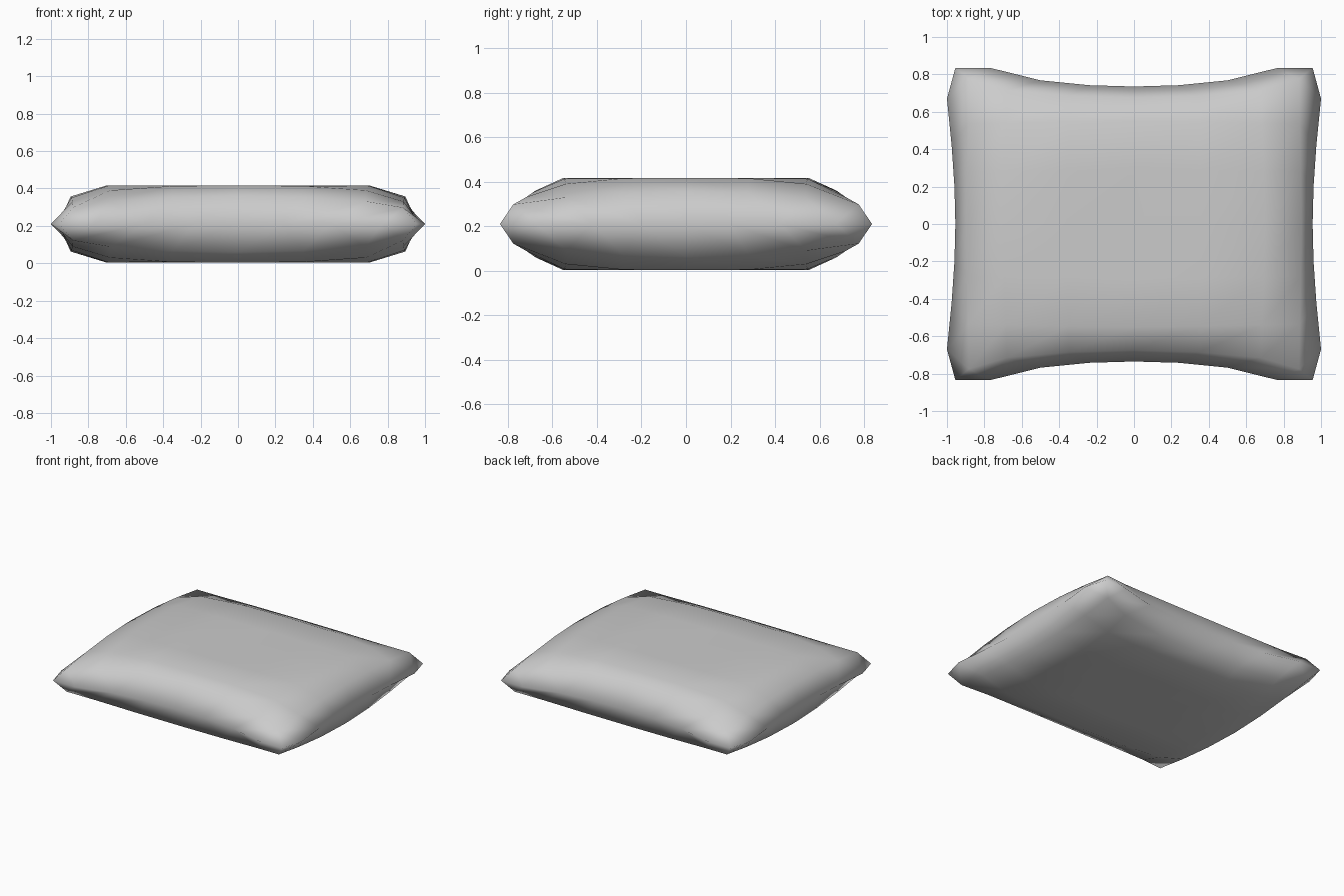
import bpy, bmesh

if "Cube" in bpy.data.objects:
    bpy.data.objects.remove(bpy.data.objects["Cube"])

# Quarter-cushion measurements, index 0 = centre line, 4 = seam
X_MID = (0, .36, .70, .895, .955)      # column positions inside the cushion
X_SEAM = (0, .24, .50, .77, .955)      # column positions on the front/back seam
X_SIDE = (.955, .96, .975, 1.0, .955)  # side seam bow, per row
Y_MID = (0, .29, .55, .675, .735)
Y_SEAM = (0, .20, .42, .67, .835)
Y_FRONT = (.735, .742, .768, .835, .835)  # front seam bow, per column
Y_RIM = (.675, .685, .715, .775, .67)     # row just inside the front seam
HEIGHT = ((.205, .207, .207, .147, 0),    # puff height, rows from centre out
          (.207, .207, .205, .14, 0),
          (.207, .203, .18, .12, 0),
          (.15, .143, .122, .088, 0),
          (0, 0, 0, 0, 0))
BLEND = (0, .03, .08, .1, 1)
MID_Z = .21


def point(i, j, side):
    a, b = abs(i), abs(j)
    x = X_SIDE[b] if a == 4 else X_MID[a] + (X_SEAM[a] - X_MID[a]) * BLEND[b]
    if b == 4:
        y = Y_FRONT[a]
    elif b == 3:
        y = Y_RIM[a]
    else:
        y = Y_MID[b] + (Y_SEAM[b] - Y_MID[b]) * BLEND[a]
    return (x if i > 0 else -x, y if j > 0 else -y, MID_Z + side * HEIGHT[b][a])


# Cushion: two puffed grids welded along the seam
bm = bmesh.new()
for side in (1, -1):
    grid = {(i, j): bm.verts.new(point(i, j, side))
            for i in range(-4, 5) for j in range(-4, 5)}
    for i in range(-4, 4):
        for j in range(-4, 4):
            quad = [grid[i, j], grid[i + 1, j], grid[i + 1, j + 1], grid[i, j + 1]]
            bm.faces.new(quad if side > 0 else quad[::-1])
bmesh.ops.remove_doubles(bm, verts=bm.verts, dist=.0005)
bmesh.ops.recalc_face_normals(bm, faces=bm.faces)
for f in bm.faces:
    f.smooth = True
mesh = bpy.data.meshes.new("cushion")
bm.to_mesh(mesh)
bm.free()
bpy.context.collection.objects.link(bpy.data.objects.new("cushion", mesh))
